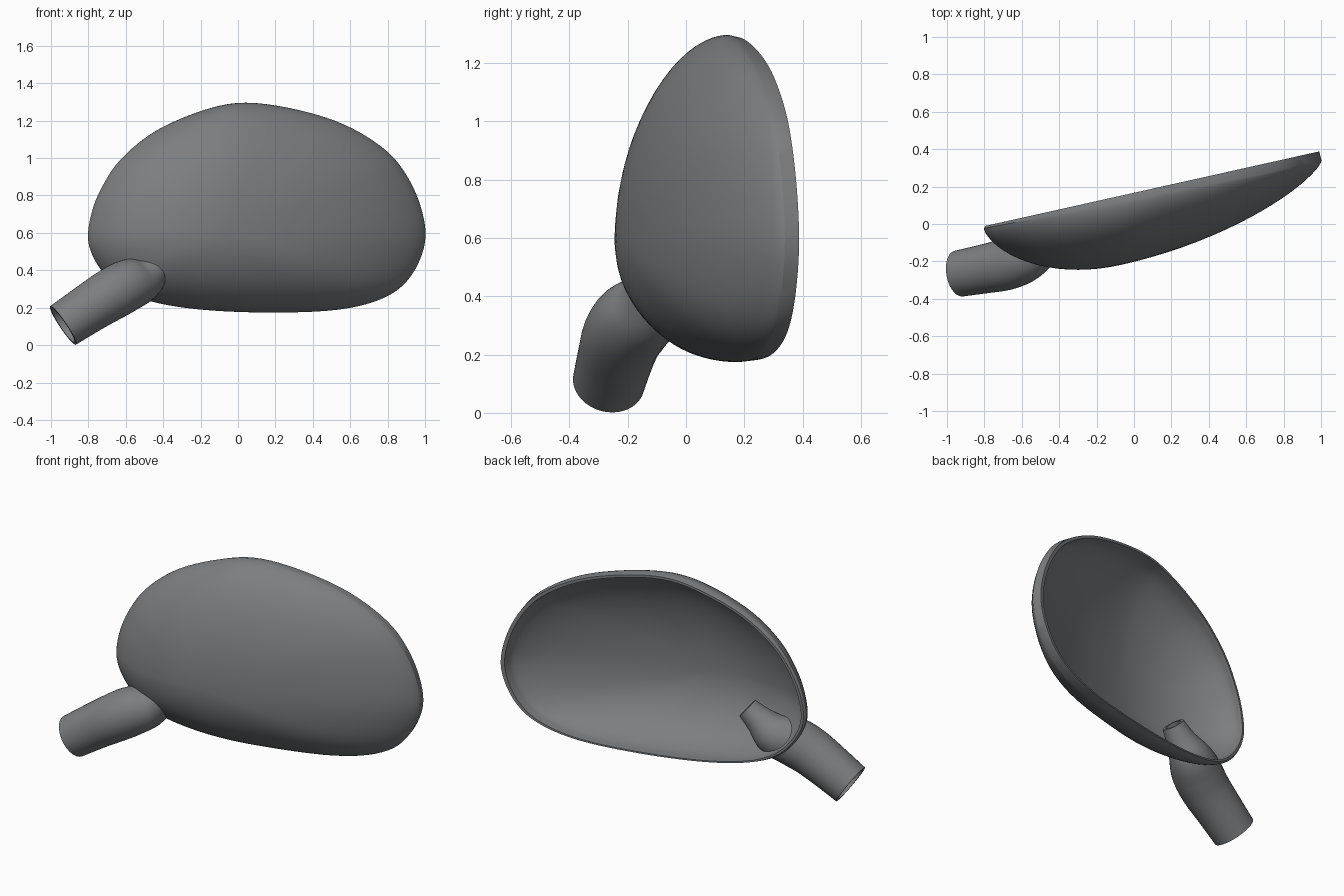
import bpy, bmesh, math
from mathutils import Vector

if "Cube" in bpy.data.objects:
    bpy.data.objects.remove(bpy.data.objects["Cube"])

grey = bpy.data.materials.new("dark_grey_plastic")
grey.diffuse_color = (0.2, 0.208, 0.216, 1)
grey.use_nodes = True
grey.node_tree.nodes["Principled BSDF"].inputs["Base Color"].default_value = grey.diffuse_color


def spline(pts, steps, closed):
    """Catmull-Rom curve through points of any dimension."""
    n, out = len(pts), []
    for i in range(n if closed else n - 1):
        def at(k):
            return Vector(pts[k % n] if closed else pts[max(0, min(n - 1, k))])
        a, b, c, d = (at(i + k) for k in (-1, 0, 1, 2))
        for s in range(steps):
            t = s / steps
            out.append(0.5 * (2 * b + (c - a) * t + (2 * a - 5 * b + 4 * c - d) * t**2
                              + (3 * b - a - 3 * c + d) * t**3))
    if not closed:
        out.append(Vector(pts[-1]))
    return out


def bridge(bm, r1, r2):
    n = len(r1)
    for i in range(n):
        j = (i + 1) % n
        bm.faces.new((r1[i], r1[j], r2[j], r2[i]))


def finish(bm, name, angle):
    bmesh.ops.recalc_face_normals(bm, faces=bm.faces)
    mesh = bpy.data.meshes.new(name)
    bm.to_mesh(mesh)
    bm.free()
    mesh.materials.append(grey)
    ob = bpy.data.objects.new(name, mesh)
    bpy.context.collection.objects.link(ob)
    bpy.ops.object.select_all(action='DESELECT')
    ob.select_set(True)
    bpy.context.view_layer.objects.active = ob
    bpy.ops.object.shade_smooth_by_angle(angle=math.radians(angle))
    return ob


# Housing: egg-shaped outline, domed forward from a slanted open rim
outline = spline([(.04, 1.296), (-.18, 1.257), (-.44, 1.145), (-.63, .99), (-.735, .83),
                  (-.787, .69), (-.8, .55), (-.745, .42), (-.64, .31), (-.47, .235),
                  (-.2, .19), (.17, .174), (.54, .19), (.785, .255), (.925, .37),
                  (1.0, .55), (.98, .73), (.9, .91), (.78, 1.05), (.57, 1.178),
                  (.31, 1.26)], 5, True)
centre = Vector((-.07, .6))
bm = bmesh.new()


def ring(scale, depth_of):
    verts = []
    for p in outline:
        q = centre + (p - centre) * scale
        verts.append(bm.verts.new((q.x, .167 + .223 * q.x - depth_of(p), q.y)))
    return verts


def outer_lip(p):
    return .012 + .04 * min(1, (p.x + .8) / 1.5)


def inner_lip(p):
    return max(.03, .9 * outer_lip(p))


def dome(scale, depth, lip, steps=20):
    """Rounded bowl, flatter towards its two long ends."""
    def depth_at(p, s):
        d = (p - centre).normalized()
        return lip(p) + (depth - lip(p)) * s ** (1.1 + .3 * d.x * d.x)
    rings = []
    for k in range(steps):
        a = math.pi / 2 * k / steps
        rings.append(ring(scale * math.cos(a), lambda p: depth_at(p, math.sin(a))))
    tip = bm.verts.new((centre.x, .167 + .223 * centre.x - depth, centre.y))
    for r1, r2 in zip(rings, rings[1:]):
        bridge(bm, r1, r2)
    last = rings[-1]
    for i in range(len(last)):
        bm.faces.new((last[i], last[(i + 1) % len(last)], tip))
    return rings[0]


outer_edge = dome(1.0, .37, outer_lip)
inner_edge = dome(.962, .353, inner_lip)
rim_outer = ring(.988, lambda p: 0)
rim_inner = ring(.967, lambda p: 0)
bridge(bm, outer_edge, rim_outer)
bridge(bm, rim_outer, rim_inner)
bridge(bm, rim_inner, inner_edge)
finish(bm, "housing_shell", 30)

# Stem: hollow bent tube piercing the housing, tapering inside it (x, y, z, radius)
path = spline([(-.935, -.265, .105, .124), (-.8, -.24, .195, .131), (-.69, -.217, .264, .138),
               (-.6, -.18, .315, .139), (-.51, -.13, .355, .122), (-.43, -.11, .42, .085),
               (-.355, -.09, .487, .063)], 3, False)
bm = bmesh.new()
SIDES = 40
walls = ([], [])
for i, p in enumerate(path):
    t = (path[min(i + 1, len(path) - 1)] - path[max(i - 1, 0)]).to_3d().normalized()
    u = t.cross(Vector((0, 0, 1))).normalized()
    v = u.cross(t)
    for wall, thickness in zip(walls, (0, .017)):
        r = p[3] - thickness
        wall.append([bm.verts.new(p.to_3d() + r * (u * math.cos(a) + v * math.sin(a)))
                     for a in (2 * math.pi * k / SIDES for k in range(SIDES))])
for wall in walls:
    for r1, r2 in zip(wall, wall[1:]):
        bridge(bm, r1, r2)
for end in (0, -1):
    bridge(bm, walls[0][end], walls[1][end])
finish(bm, "mounting_stem", 40)
